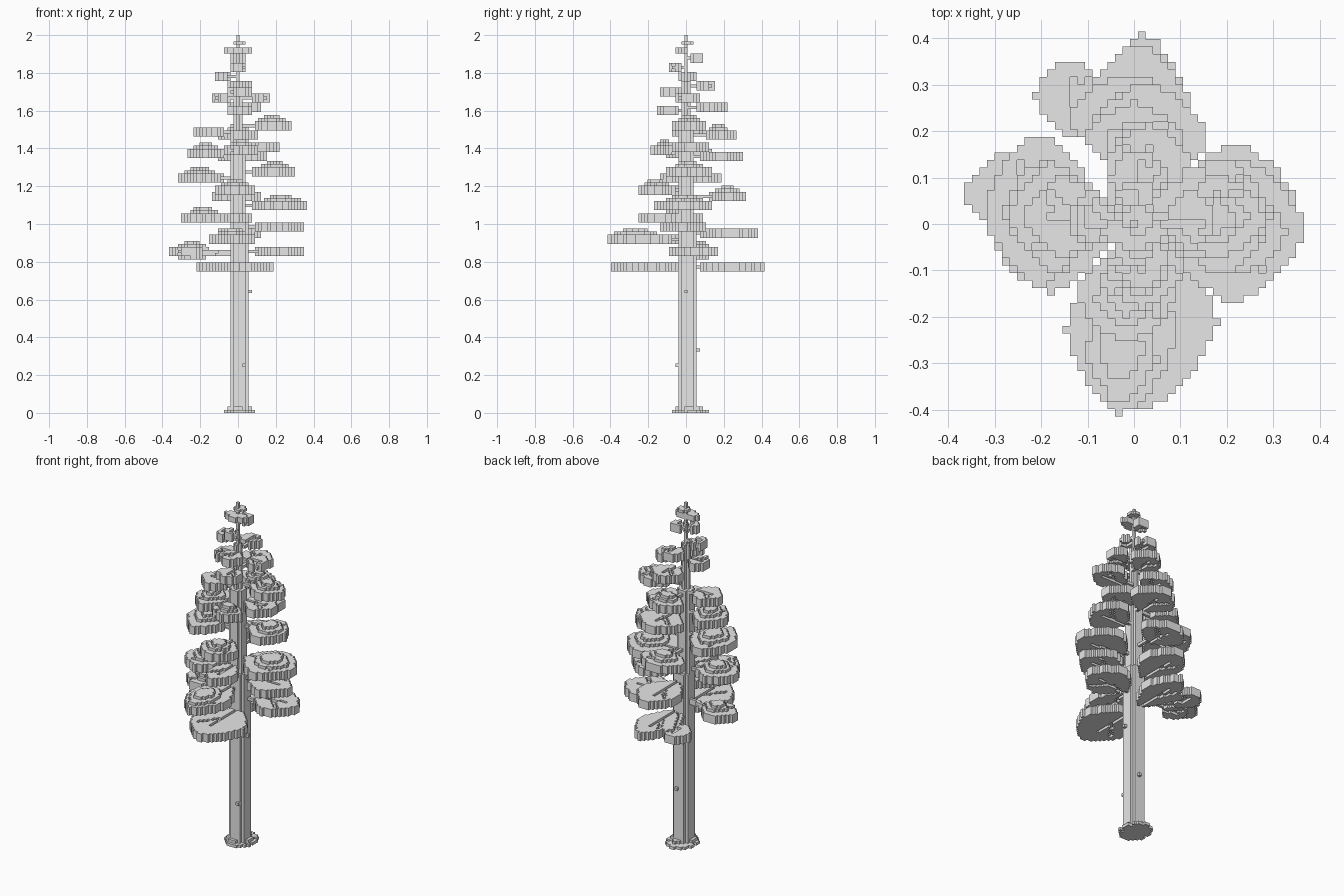
import bpy
import bmesh
from mathutils import Vector

if "Cube" in bpy.data.objects:
    bpy.data.objects.remove(bpy.data.objects["Cube"], do_unlink=True)

V = 2 / 123          # edge of one block
OFF = -V / 2         # grid offset in x and y


def make_material(name, rgb):
    mat = bpy.data.materials.new(name)
    mat.use_nodes = True
    mat.diffuse_color = (*rgb, 1)
    mat.node_tree.nodes["Principled BSDF"].inputs["Base Color"].default_value = (*rgb, 1)
    return mat


GREY = make_material("light grey", (0.8, 0.8, 0.8))
AXES = [Vector(a) for a in ((1, 0, 0), (0, 1, 0), (0, 0, 1))]


def build(name, blocks):
    """Make one object from the outer faces of a set of blocks."""
    bm = bmesh.new()
    for cell in blocks:
        mid = Vector(cell) + Vector((0.5, 0.5, 0.5))
        for k in range(3):
            for s in (-1, 1):
                n = AXES[k] * s
                if tuple(int(c + d) for c, d in zip(cell, n)) in blocks:
                    continue
                u, v = AXES[(k + 1) % 3] / 2, AXES[(k + 2) % 3] / 2 * s
                ring = [mid + n / 2 + p for p in (-u - v, u - v, u + v, v - u)]
                bm.faces.new([bm.verts.new(p * V + Vector((OFF, OFF, 0))) for p in ring])
    bmesh.ops.remove_doubles(bm, verts=bm.verts, dist=V / 10)
    mesh = bpy.data.meshes.new(name)
    bm.to_mesh(mesh)
    bm.free()
    mesh.materials.append(GREY)
    obj = bpy.data.objects.new(name, mesh)
    bpy.context.collection.objects.link(obj)


def cell_at(x, y, z):
    return (int((x - OFF) // V), int((y - OFF) // V), int(z // V))


def disc(cx, cy, rx, ry, z, power=1.45):
    """One layer of blocks inside a rounded diamond."""
    out = set()
    for i in range(-26, 27):
        for j in range(-26, 27):
            x, y = (i + 0.5) * V + OFF, (j + 0.5) * V + OFF
            if (abs(x - cx) / rx) ** power + (abs(y - cy) / ry) ** power <= 1.04:
                out.add((i, j, z))
    return out


# Trunk: stacked sections that narrow upwards
trunk = set()
for bottom, top, radius in ((0, 62, 3), (62, 92, 2.5), (92, 108, 1.5), (108, 123, 0.5)):
    r = int(radius * 2)
    lo = 1 - (r + 1) // 2
    for i in range(r):
        for j in range(r):
            if r > 2 and i in (0, r - 1) and j in (0, r - 1):
                continue
            trunk |= {(lo + i, lo + j, k) for k in range(bottom, top)}
build("trunk", trunk)

# Root flare: ragged blocks around the foot
roots = (disc(0.008, 0.02, 0.085, 0.095, 0, 1.6) | disc(0.008, 0.012, 0.068, 0.07, 1, 1.6))
roots = {c for c in roots if (c[0] * 2 + c[1] * 3) % 5 or c[2] == 0 and abs(c[0]) < 4}
build("root_flare", roots - trunk)

# Knots on the bark
for label, spot in (("side", (0.06, 0, 0.64)), ("front", (0.03, -0.05, 0.25)),
                    ("back", (0.01, 0.065, 0.335))):
    build(label + "_knot", {cell_at(*spot)} - trunk)


def pad(name, axis, sign, near, far, lo, hi, z, dome=None, twig=1):
    """Flat foliage pad on a branch; axis 0 grows along x, axis 1 along y."""
    def place(along, across):
        return (along * sign, across) if axis == 0 else (across, along * sign)

    def layer(along, across, ra, rc, k):
        radii = (ra, rc) if axis == 0 else (rc, ra)
        return disc(*place(along, across), *radii, k)

    base = round(z / V)
    mid, half = (near + far) / 2, (far - near) / 2
    centre, width = (lo + hi) / 2, (hi - lo) / 2
    leaves = set()
    for k in range(3):
        leaves |= layer(mid, centre, half, width, base + k)
    # Branch with one side twig, running in the middle layer
    branch = set()
    steps = 60
    for s in range(steps + 1):
        t = s / steps
        along = 0.02 + (near + 1.4 * half - 0.02) * t
        branch.add(cell_at(*place(along, 0.008 + (centre - 0.008) * t), (base + 1.5) * V))
        branch.add(cell_at(*place(mid - 0.3 * half + half * 0.7 * t,
                                  centre + twig * width * 0.6 * t), (base + 1.5) * V))
    # Grooves that leave the branch visible
    leaves -= {(i, j, k + d) for i, j, k in branch for d in (-1, 1)}
    # Stepped mound on the fuller pads
    if dome is not None:
        leaves |= layer(dome, centre, half * 0.68, width * 0.65, base + 2)
        leaves |= layer(dome, centre, half * 0.65, width * 0.62, base + 3)
        leaves |= layer(dome, centre, half * 0.4, width * 0.4, base + 4)
    leaves -= trunk
    build(name, leaves)
    build(name.replace("foliage", "branch"), branch - leaves - trunk)


# Foliage by side: near, far, sideways low and high, height, mound centre
left = [(0.09, 0.345, -0.08, 0.17, 0.825, None), (0.09, 0.345, -0.13, 0.1, 0.955, None),
        (0.07, 0.363, -0.165, 0.14, 1.08, 0.23), (0.08, 0.29, -0.11, 0.14, 1.245, 0.2),
        (0.04, 0.22, -0.07, 0.12, 1.38, None), (0.08, 0.28, -0.07, 0.1, 1.5, 0.18),
        (0.07, 0.175, -0.06, 0.07, 1.65, None)]
right = [(0.16, 0.363, -0.03, 0.16, 0.835, 0.245), (0.17, 0.31, -0.02, 0.12, 0.807, None),
         (0.06, 0.3, -0.145, 0.08, 1.01, 0.18), (0.08, 0.32, -0.13, 0.19, 1.225, 0.2),
         (0.08, 0.265, -0.1, 0.13, 1.35, 0.17), (0.07, 0.235, -0.07, 0.1, 1.465, None),
         (0.04, 0.145, -0.05, 0.07, 1.64, None), (0.04, 0.13, -0.04, 0.05, 1.76, None)]
front = [(0.03, 0.39, -0.13, 0.175, 0.74, None), (0.05, 0.405, -0.145, 0.09, 0.89, 0.27),
         (0.03, 0.25, -0.08, 0.07, 1.01, None), (0.05, 0.25, -0.12, 0.09, 1.16, 0.16),
         (0.05, 0.18, -0.07, 0.1, 1.36, 0.115), (0.03, 0.15, -0.06, 0.08, 1.585, None),
         (0.02, 0.14, -0.05, 0.07, 1.67, None), (0.02, 0.09, -0.045, 0.05, 1.8, None)]
back = [(0.08, 0.405, -0.08, 0.12, 0.755, None), (0.19, 0.355, -0.21, -0.06, 0.755, None),
        (0.08, 0.385, -0.11, 0.125, 0.925, None), (0.13, 0.32, -0.14, 0.12, 1.13, 0.22),
        (0.08, 0.3, -0.1, 0.155, 1.33, None), (0.11, 0.26, -0.1, 0.1, 1.45, 0.175),
        (0.06, 0.21, -0.06, 0.12, 1.6, None), (0.05, 0.16, -0.05, 0.07, 1.705, None),
        (0.02, 0.095, -0.045, 0.05, 1.855, None)]
for side, axis, sign, rows in (("left", 0, 1, left), ("right", 0, -1, right),
                               ("front", 1, -1, front), ("back", 1, 1, back)):
    for n, (near, far, lo, hi, z, dome) in enumerate(rows, 1):
        pad(f"{side}_foliage_{n}", axis, sign, near, far, lo, hi, z, dome, -1 if n % 2 else 1)

# Crown: small tufts under the tip
crown = disc(0, -0.02, 0.07, 0.035, 117) | disc(0, -0.02, 0.07, 0.035, 118)
crown |= disc(0.008, 0.008, 0.035, 0.035, 120)
build("crown", crown - trunk)
